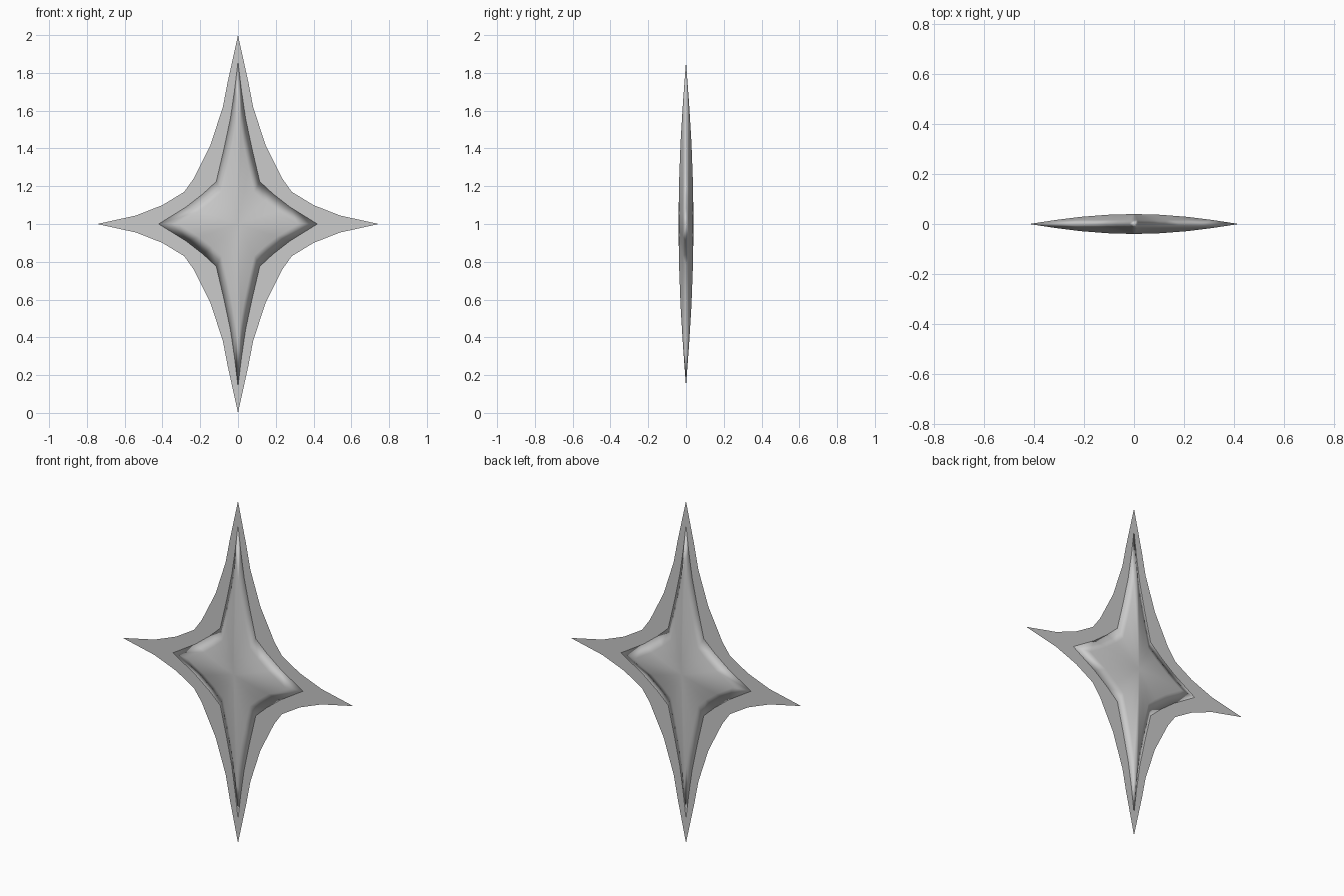
import bpy, bmesh

if "Cube" in bpy.data.objects:
    bpy.data.objects.remove(bpy.data.objects["Cube"])

CZ = 1.0  # height of the star centre


def star_outline(quarter):
    """Mirror a quarter profile (top tip -> side tip) into a closed star loop."""
    right = quarter + [(x, -z) for x, z in reversed(quarter[:-1])]
    left = [(-x, z) for x, z in reversed(right[1:-1])]
    return right + left


def finish(bm, name, smooth):
    mesh = bpy.data.meshes.new(name)
    for f in bm.faces:
        f.smooth = smooth
    bm.to_mesh(mesh)
    bm.free()
    obj = bpy.data.objects.new(name, mesh)
    bpy.context.collection.objects.link(obj)
    return obj


# Thin flat outer star
glow = star_outline([(0, 1.0), (0.055, 0.75), (0.08, 0.62), (0.145, 0.42),
                     (0.235, 0.24), (0.285, 0.17), (0.40, 0.10),
                     (0.54, 0.045), (0.745, 0)])
bm = bmesh.new()
hub = bm.verts.new((0, 0, CZ))
rim = [bm.verts.new((x, 0, CZ + z)) for x, z in glow]
for i, v in enumerate(rim):
    bm.faces.new((hub, rim[(i + 1) % len(rim)], v))
bmesh.ops.recalc_face_normals(bm, faces=bm.faces)
finish(bm, "flat_outer_star", False)

# Puffed inner star: shrinking rings rise to a dome on front and back
core = star_outline([(0, 0.86), (0.018, 0.71), (0.04, 0.56), (0.075, 0.395),
                     (0.115, 0.225), (0.185, 0.16), (0.275, 0.09), (0.42, 0)])
RINGS = [(0.75, 0.016), (0.5, 0.029), (0.25, 0.037)]  # scale, depth
n = len(core)
bm = bmesh.new()
edge = [bm.verts.new((x, 0, CZ + z)) for x, z in core]
for side in (-1, 1):
    prev = edge
    for s, depth in RINGS:
        ring = [bm.verts.new((x * s, side * depth, CZ + z * s)) for x, z in core]
        for i in range(n):
            j = (i + 1) % n
            bm.faces.new((prev[i], prev[j], ring[j], ring[i]))
        prev = ring
    peak = bm.verts.new((0, side * 0.04, CZ))
    for i in range(n):
        bm.faces.new((prev[i], prev[(i + 1) % n], peak))
bmesh.ops.recalc_face_normals(bm, faces=bm.faces)
finish(bm, "puffed_inner_star", True)
